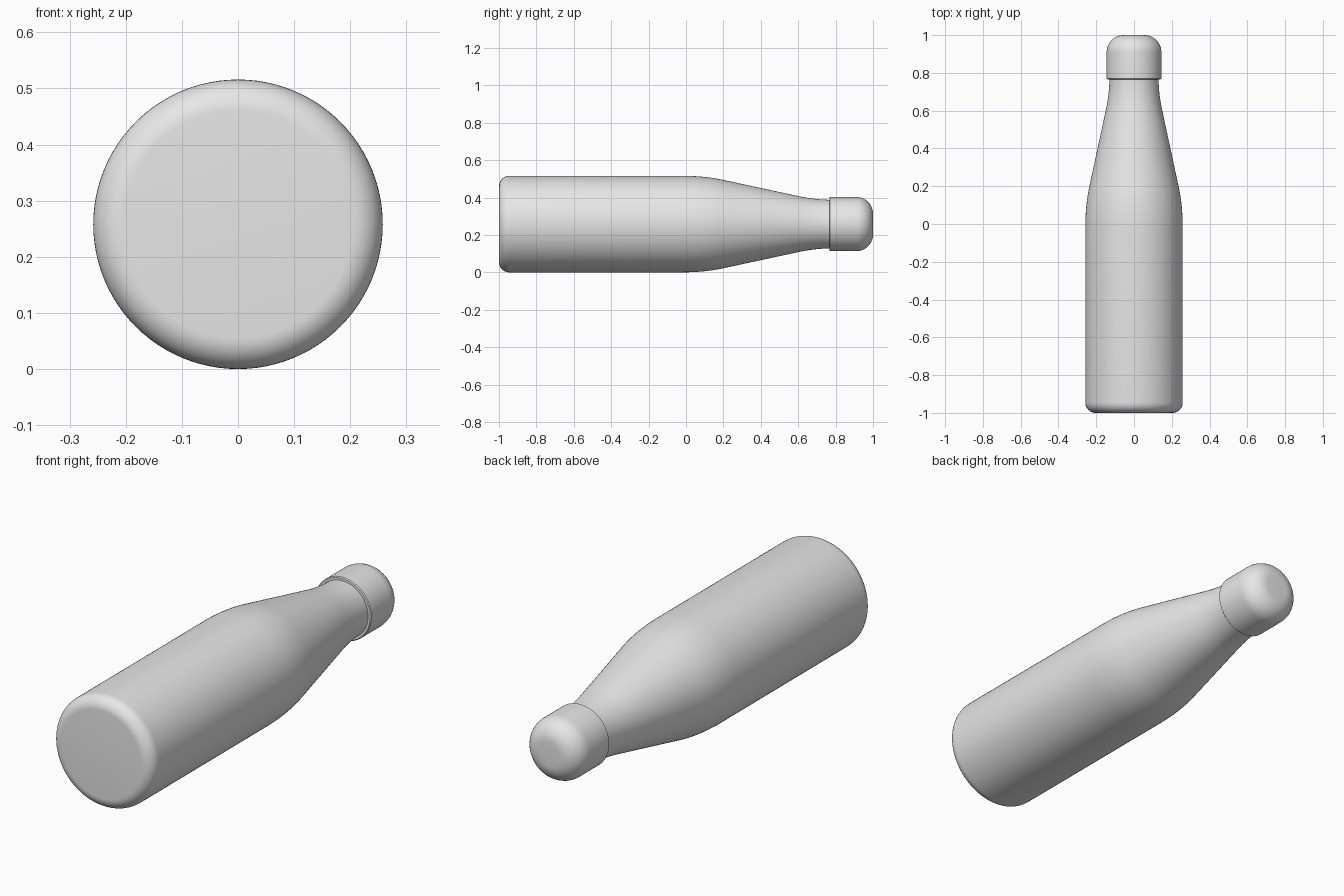
import bpy
import bmesh
from math import radians, sin, cos, pi
from mathutils import Matrix, Vector

old = bpy.data.objects.get("Cube")
if old:
    bpy.data.objects.remove(old, do_unlink=True)

RADIUS = 0.258
SEGMENTS = 96

grey = bpy.data.materials.new("plain_grey")
grey.use_nodes = True
grey.diffuse_color = (0.8, 0.8, 0.8, 1)
grey.node_tree.nodes["Principled BSDF"].inputs["Base Color"].default_value = grey.diffuse_color


def arc(r, y, size, start, end, steps=10):
    """Rounded corner as (radius, y) points around a centre."""
    angles = [radians(start + (end - start) * i / steps) for i in range(steps + 1)]
    return [(r + size * cos(a), y + size * sin(a)) for a in angles]


def bend(a, b, c, steps=12):
    """Smooth quadratic curve from a to c, pulled towards b."""
    a, b, c = Vector(a), Vector(b), Vector(c)
    ts = [i / steps for i in range(steps + 1)]
    return [tuple(a * (1 - t) ** 2 + b * 2 * t * (1 - t) + c * t * t) for t in ts]


def lathe(name, profile):
    """Spin a profile around the lengthwise axis of the bottle."""
    bm = bmesh.new()
    verts = [bm.verts.new((r, y, 0)) for r, y in profile]
    edges = [bm.edges.new(pair) for pair in zip(verts, verts[1:])]
    bmesh.ops.spin(bm, geom=verts + edges, cent=(0, 0, 0), axis=(0, 1, 0),
                   angle=2 * pi, steps=SEGMENTS)
    bmesh.ops.remove_doubles(bm, verts=bm.verts, dist=0.0001)
    bmesh.ops.recalc_face_normals(bm, faces=bm.faces)
    bm.transform(Matrix.Translation((0, 0, RADIUS)))
    mesh = bpy.data.meshes.new(name)
    bm.to_mesh(mesh)
    bm.free()
    mesh.materials.append(grey)
    obj = bpy.data.objects.new(name, mesh)
    bpy.context.collection.objects.link(obj)
    bpy.ops.object.select_all(action="DESELECT")
    obj.select_set(True)
    bpy.context.view_layer.objects.active = obj
    bpy.ops.object.shade_smooth_by_angle(angle=radians(35))


# Body: flat base with a rounded rim, straight wall, shoulder and slim neck
lathe("bottle_body",
      [(0, -1)]
      + arc(RADIUS - 0.055, -0.945, 0.055, -90, 0)
      + bend((RADIUS, -0.02), (RADIUS, 0.1), (0.236, 0.2))
      + bend((0.152, 0.59), (0.132, 0.68), (0.13, 0.76))
      + [(0.13, 0.8), (0, 0.8)])

# Cap: short cylinder with a domed top and a fine lower lip
lathe("bottle_cap",
      [(0, 0.766), (0.141, 0.766), (0.145, 0.77)]
      + arc(0.055, 0.91, 0.09, 0, 90)
      + [(0, 1)])
